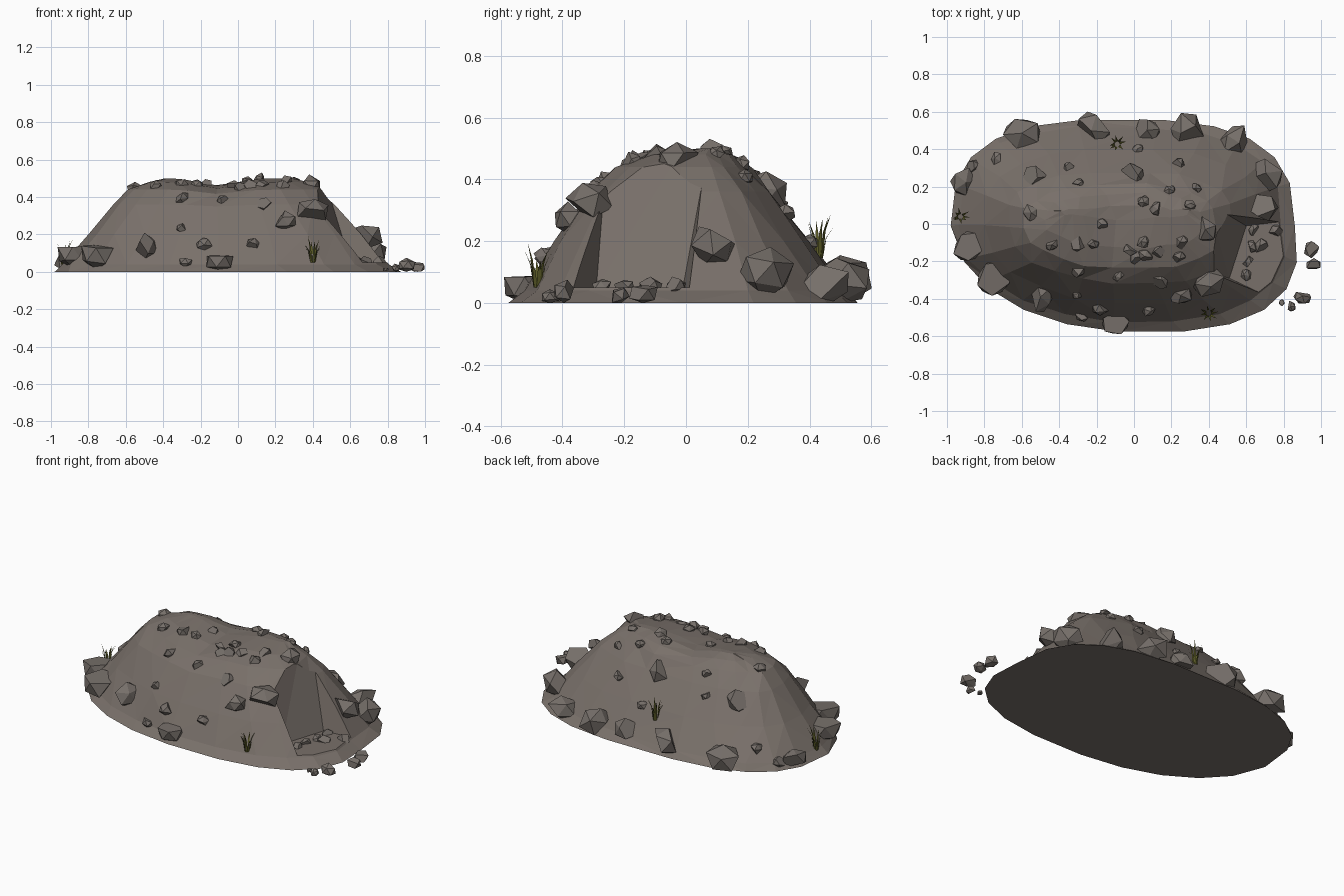
import bpy, bmesh, math, random
from mathutils import Vector, Matrix
from mathutils.bvhtree import BVHTree

random.seed(7)
if "Cube" in bpy.data.objects:
    bpy.data.objects.remove(bpy.data.objects["Cube"], do_unlink=True)


def make_material(name, colour):
    mat = bpy.data.materials.new(name)
    mat.use_nodes = True
    rgba = (*colour, 1)
    mat.diffuse_color = rgba
    shader = mat.node_tree.nodes["Principled BSDF"]
    shader.inputs["Base Color"].default_value = rgba
    shader.inputs["Roughness"].default_value = 0.9
    return mat


EARTH = make_material("earth brown", (0.19, 0.162, 0.143))
STONE = make_material("stone grey", (0.182, 0.16, 0.144))
GRASS = make_material("dry grass green", (0.105, 0.105, 0.02))


def finish(bm, name, material=None):
    """Turn a bmesh into a flat-shaded object."""
    mesh = bpy.data.meshes.new(name)
    bm.to_mesh(mesh)
    bm.free()
    obj = bpy.data.objects.new(name, mesh)
    bpy.context.collection.objects.link(obj)
    if material:
        mesh.materials.append(material)
    return obj


def signed_power(value, exponent):
    return math.copysign(abs(value) ** exponent, value)


# Mound: stacked contour rings (height, left, right, front, back)
CONTOURS = [
    (0, -.98, .86, -.58, .56),
    (.04, -.95, .79, -.52, .52),
    (.2, -.81, .67, -.43, .4),
    (.36, -.68, .53, -.32, .28),
    (.44, -.59, .45, -.24, .21),
    (.48, -.48, .37, -.13, .16),
    (.5, -.38, .3, .03, .09),
]
SIDES = 22


def contour_ring(bm, height, left, right, front, back):
    ring = []
    for i in range(SIDES):
        angle = math.tau * i / SIDES
        c, s = math.cos(angle), math.sin(angle)
        # the back is squarer than the front
        fullness = .72 if s > 0 else .85
        x = (left + right) / 2 + (right - left) / 2 * signed_power(c, fullness)
        y = (front + back) / 2 + (back - front) / 2 * signed_power(s, fullness)
        x += .15 * max(0, -s) * abs(front) / .58
        z = height
        if height > 0:
            x += random.uniform(-.015, .015)
            y += random.uniform(-.01, .01)
            # shallow saddle between the two humps
            saddle = math.exp(-((x + .1) / .14) ** 2)
            z -= .04 * saddle * (height / .5) ** 4
        ring.append(bm.verts.new((x, y, z)))
    return ring


bm = bmesh.new()
rings = [contour_ring(bm, *row) for row in CONTOURS]
for low, high in zip(rings, rings[1:]):
    for i in range(SIDES):
        j = (i + 1) % SIDES
        bm.faces.new((low[i], low[j], high[j], high[i]))
bm.faces.new(rings[-1])
bm.faces.new(rings[0][::-1])
bmesh.ops.triangulate(bm, faces=[f for f in bm.faces if len(f.verts) == 4 or f.calc_center_median().z > .1])
bmesh.ops.recalc_face_normals(bm, faces=bm.faces)
mound = finish(bm, "mound", EARTH)

# Dug-out hollow in the left end
bm = bmesh.new()
for corner in [(.51, -.29, .05), (.6, -.01, .05), (1.1, .05, .05), (1.1, -.57, .05),
               (.33, -.24, .7), (.4, .11, .7), (1.1, .17, .7), (1.1, -.33, .7)]:
    bm.verts.new(corner)
bmesh.ops.convex_hull(bm, input=bm.verts)
bmesh.ops.recalc_face_normals(bm, faces=bm.faces)
cutter = finish(bm, "hollow_cutter")
cutter.hide_render = True
cut = mound.modifiers.new("hollow", "BOOLEAN")
cut.operation = "DIFFERENCE"
cut.solver = "EXACT"
cut.object = cutter
bpy.context.view_layer.objects.active = mound
bpy.ops.object.modifier_apply(modifier=cut.name)
bpy.data.objects.remove(cutter, do_unlink=True)

bm = bmesh.new()
bm.from_mesh(mound.data)
surface = BVHTree.FromBMesh(bm)
bm.free()


def ground_height(x, y):
    hit = surface.ray_cast(Vector((x, y, 2)), Vector((0, 0, -1)))[0]
    return hit.z if hit else 0


def add_rock(name, x, y, size, lift=.25):
    """Angular boulder: hull of a few scattered points on a ball."""
    bm = bmesh.new()
    bmesh.ops.create_icosphere(bm, subdivisions=1, radius=size)
    points = random.sample([v.co.copy() for v in bm.verts], 10)
    bm.clear()
    turn = Matrix.Rotation(random.uniform(0, math.tau), 3, "Z") @ Matrix.Rotation(random.uniform(-.5, .5), 3, "X")
    base = max(ground_height(x, y) + lift * size, .55 * size)
    for p in points:
        p *= random.uniform(.92, 1.12)
        spot = turn @ Vector((p.x * 1.1, p.y * .9, p.z * .88)) + Vector((x, y, base))
        spot.z = max(spot.z, 0)
        bm.verts.new(spot)
    hull = bmesh.ops.convex_hull(bm, input=bm.verts)
    spare = [g for g in hull["geom_interior"] if isinstance(g, bmesh.types.BMVert)]
    bmesh.ops.delete(bm, geom=spare, context="VERTS")
    bmesh.ops.dissolve_limit(bm, angle_limit=.2, verts=bm.verts, edges=bm.edges)
    bmesh.ops.recalc_face_normals(bm, faces=bm.faces)
    finish(bm, name, STONE)


# Boulders around the skirt and slopes
BOULDERS = [
    (-.6, .48, .1), (-.22, .51, .095), (.07, .5, .075), (.28, .49, .1), (.55, .45, .09),
    (.7, .26, .1), (-.92, .23, .075), (-.88, -.12, .09), (-.75, -.29, .1), (-.5, -.39, .08),
    (-.1, -.53, .075), (.4, -.31, .085), (.25, -.38, .06), (.68, .09, .085),
]
for spot in BOULDERS:
    add_rock("boulder", *spot)

# Half-buried boulders near the crest
for spot in [(0, .25, .075), (-.53, .24, .075), (.38, -.03, .07), (-.55, .06, .05), (.14, -.3, .05)]:
    add_rock("crest_boulder", *spot, lift=-.3)

# Stones scattered over the slopes and hollow floor
STONES = [
    (-.86, .31), (-.73, .35), (-.35, .3), (-.3, .22), (-.18, -.45), (.02, .4), (.24, .32),
    (.05, .12), (.12, .08), (.19, .18), (-.17, 0), (-.3, -.11), (-.22, -.1), (-.02, -.14),
    (.05, -.1), (.01, -.18), (.06, -.17), (.13, -.15), (.24, -.18), (-.44, -.11),
    (-.3, -.25), (-.08, -.28), (.3, .1), (.33, .19), (.08, -.46), (-.28, -.49), (-.3, -.38),
    (.26, -.1), (.6, -.27), (.61, -.2), (.63, -.12), (.68, -.12), (.76, -.04), (.64, -.03),
]
for x, y in STONES:
    add_rock("stone", x, y, random.uniform(.031, .042), lift=0)

# Loose stones lying beside the mound
for spot in [(.95, -.14, .046), (.96, -.22, .038), (.9, -.39, .048), (.84, -.44, .028), (.79, -.42, .018)]:
    add_rock("loose_stone", *spot, lift=.7)


def add_grass(x, y):
    """Tuft of thin tapering blades leaning outward."""
    bm = bmesh.new()
    root = Vector((x, y, ground_height(x, y) + .01))
    blades = 8
    for i in range(blades):
        angle = math.tau * i / blades + random.uniform(-.3, .3)
        out = Vector((math.cos(angle), math.sin(angle), 0))
        side = Vector((-out.y, out.x, 0)) * .007
        height = random.uniform(.07, .13)
        start = root + out * .012 - Vector((0, 0, .02))
        middle = root + out * .024 + Vector((0, 0, height * .55))
        tip = root + out * random.uniform(.035, .055) + Vector((0, 0, height))
        a, b, c, d, e = [bm.verts.new(p) for p in (start - side, start + side, middle + side * .7,
                                                   middle - side * .7, tip)]
        bm.faces.new((a, b, c, d))
        bm.faces.new((d, c, e))
    finish(bm, "grass_tuft", GRASS)


for spot in [(-.93, .04), (-.09, .43), (.4, -.48)]:
    add_grass(*spot)
